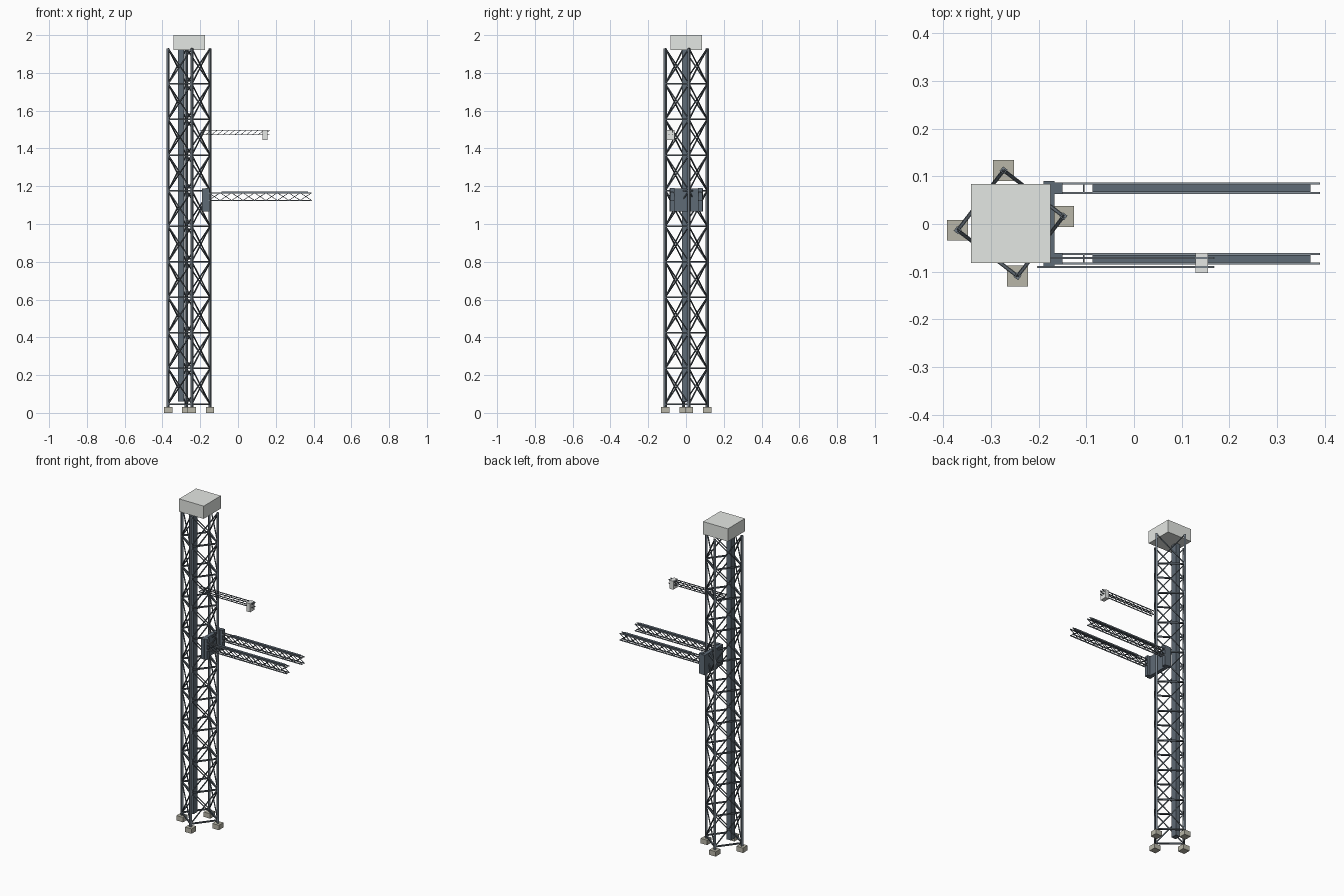
import bpy, bmesh, math
from mathutils import Vector, Matrix

if "Cube" in bpy.data.objects:
    bpy.data.objects.remove(bpy.data.objects["Cube"])


def material(name, hexcode):
    m = bpy.data.materials.new(name)
    lin = []
    for i in (0, 2, 4):
        c = int(hexcode[i:i + 2], 16) / 255
        lin.append(c / 12.92 if c <= 0.04045 else ((c + 0.055) / 1.055) ** 2.4)
    m.diffuse_color = (*lin, 1)
    m.use_nodes = True
    m.node_tree.nodes["Principled BSDF"].inputs["Base Color"].default_value = m.diffuse_color
    return m


STEEL = material("leg steel", "737d86")
DARK = material("brace steel", "586169")
PLATE = material("blue grey plate", "5f6b76")
CHORD = material("light chord steel", "87919a")
STONE = material("foot stone", "b8b6a8")
CAP = material("cap grey", "e8ebe7")
HEAD = material("head pale grey", "eaecea")


def bar(bm, a, b, w, spin=0.0):
    """Square bar from a to b."""
    a, b = Vector(a), Vector(b)
    d = b - a
    z = d.normalized()
    up = Vector((0, 0, 1)) if abs(z.z) < 0.99 else Vector((math.cos(spin), math.sin(spin), 0))
    x = up.cross(z).normalized()
    y = z.cross(x)
    rot = Matrix((x, y, z)).transposed().to_4x4()
    bmesh.ops.create_cube(bm, size=1, matrix=Matrix.Translation((a + b) / 2) @ rot
                          @ Matrix.Diagonal((w, w, d.length, 1)))


def block(bm, x0, x1, y0, y1, z0, z1):
    bmesh.ops.create_cube(bm, size=1, matrix=Matrix.Translation(((x0 + x1) / 2, (y0 + y1) / 2, (z0 + z1) / 2))
                          @ Matrix.Diagonal((x1 - x0, y1 - y0, z1 - z0, 1)))


def finish(bm, name, mat):
    me = bpy.data.meshes.new(name)
    bm.to_mesh(me)
    bm.free()
    me.materials.append(mat)
    ob = bpy.data.objects.new(name, me)
    bpy.context.collection.objects.link(ob)
    return ob


def box(name, mat, *ext):
    bm = bmesh.new()
    block(bm, *ext)
    return finish(bm, name, mat)


# tower: four legs on a turned square
CX, CY, R, TURN = -0.259, 0.0015, 0.112, math.radians(7.5)
corners = [(CX + R * math.cos(TURN + i * math.pi / 2),
            CY + R * math.sin(TURN + i * math.pi / 2)) for i in range(4)]
Z0, Z1, BAYS = 0.047, 1.93, 10
levels = [Z0 + (Z1 - Z0) * i / BAYS for i in range(BAYS + 1)]

legs, feet, rings, braces = (bmesh.new() for _ in range(4))
for i, (x, y) in enumerate(corners):
    bar(legs, (x, y, 0.028), (x, y, Z1), 0.012, TURN + math.pi / 4)
    block(feet, x - 0.022, x + 0.022, y - 0.022, y + 0.022, 0, 0.03)
    nx, ny = corners[(i + 1) % 4]
    for k in range(BAYS):
        lo, hi = levels[k], levels[k + 1]
        bar(rings, (x, y, lo), (nx, ny, lo), 0.008)
        bar(braces, (x, y, lo), (nx, ny, hi), 0.0055)
        bar(braces, (nx, ny, lo), (x, y, hi), 0.0055)
finish(legs, "tower_legs", STEEL)
finish(feet, "tower_feet", STONE)
finish(rings, "tower_ring_bars", DARK)
finish(braces, "tower_cross_braces", DARK)

# inner guide column and cap box
box("guide_column", PLATE, -0.317, -0.287, -0.02, 0.018, 0.06, 1.925)
box("tower_cap", CAP, -0.342, -0.175, -0.082, 0.084, 1.922, 2.0)

# sliding carriage
box("carriage_plate", PLATE, -0.19, -0.167, -0.088, 0.09, 1.065, 1.187)
brackets = bmesh.new()
for s in (-1, 1):
    yc = s * 0.074 + 0.001
    block(brackets, -0.172, -0.15, yc - 0.012, yc + 0.012, 1.065, 1.19)
finish(brackets, "carriage_brackets", PLATE)

# two lattice arms with top plates
chords, lattice, plates = (bmesh.new() for _ in range(3))
AX0, AX1, ALO, AHI, AB = -0.155, 0.39, 1.125, 1.165, 9
for s in (-1, 1):
    yc = s * 0.074 + 0.001
    for y in (yc - 0.01, yc + 0.01):
        for z in (ALO, AHI):
            bar(chords, (AX0, y, z), (AX1, y, z), 0.005)
        for k in range(AB):
            a = AX0 + (AX1 - AX0) * k / AB
            b = AX0 + (AX1 - AX0) * (k + 1) / AB
            bar(lattice, (a, y, ALO), (b, y, AHI), 0.003)
            bar(lattice, (a, y, AHI), (b, y, ALO), 0.003)
    for z in (ALO, AHI):
        bar(lattice, (-0.105, yc - 0.01, z), (-0.105, yc + 0.01, z), 0.003)
    block(plates, -0.087, 0.37, yc - 0.008, yc + 0.008, 1.165, 1.173)
finish(chords, "arm_chords", CHORD)
finish(lattice, "arm_lattice", DARK)
finish(plates, "arm_top_plates", PLATE)

# thin upper boom
bchord, blat = bmesh.new(), bmesh.new()
BX0, BX1, BLO, BHI, BB = -0.203, 0.168, 1.472, 1.496, 12
for y in (-0.09, -0.071):
    for z in (BLO, BHI):
        bar(bchord, (BX0, y, z), (BX1, y, z), 0.004)
    for k in range(BB):
        a = BX0 + (BX1 - BX0) * k / BB
        b = BX0 + (BX1 - BX0) * (k + 1) / BB
        bar(blat, (a, y, BLO), (b, y, BHI), 0.0024)
finish(bchord, "boom_chords", STEEL)
finish(blat, "boom_lattice", DARK)

# sensor head on the boom
box("boom_head", HEAD, 0.129, 0.155, -0.103, -0.061, 1.446, 1.498)
